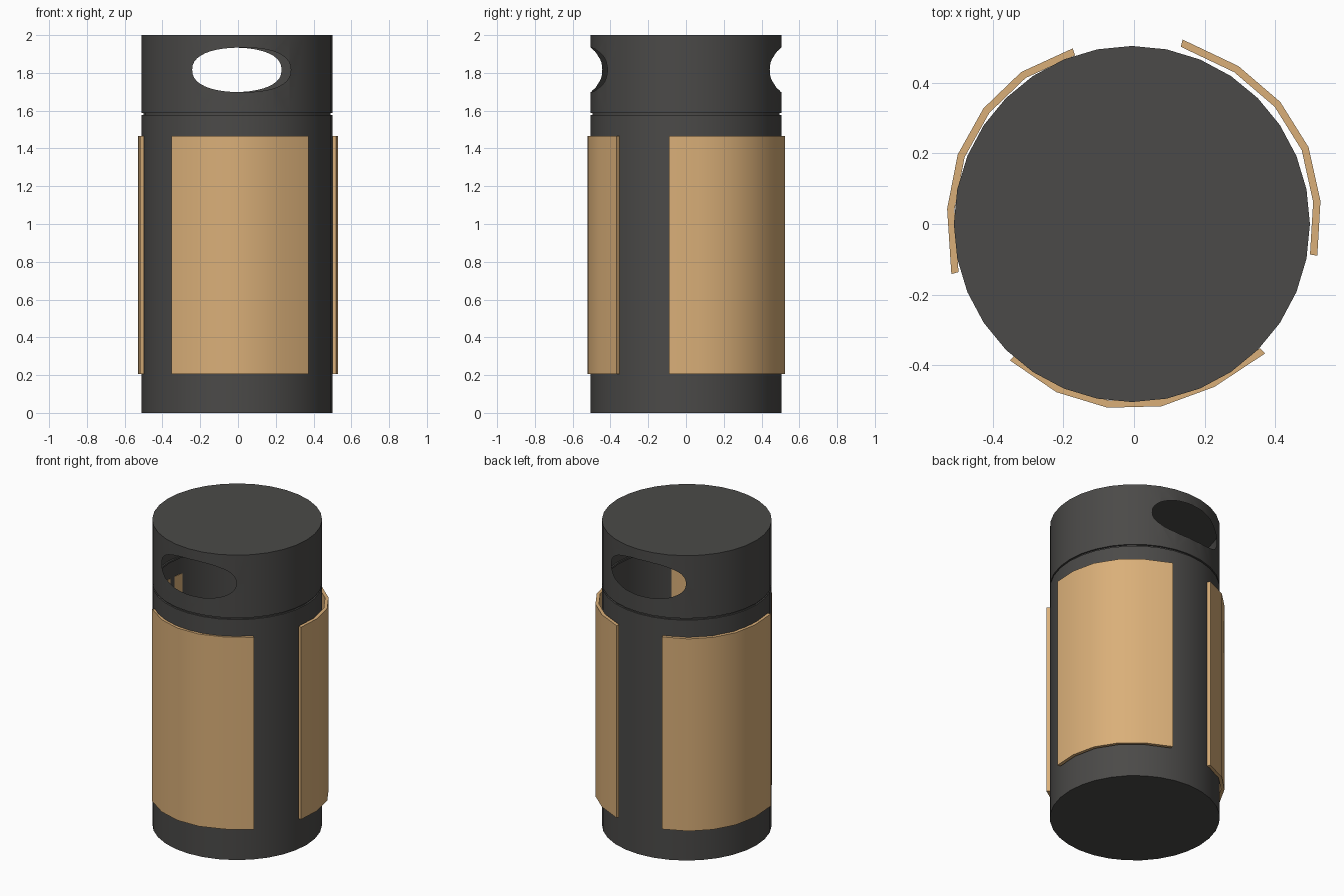
import bpy, bmesh, math

if "Cube" in bpy.data.objects:
    bpy.data.objects.remove(bpy.data.objects["Cube"])

CX = -0.006      # axis of the bin
R = 0.505


def material(name, rgb):
    m = bpy.data.materials.new(name)
    m.diffuse_color = (*rgb, 1)
    m.use_nodes = True
    m.node_tree.nodes["Principled BSDF"].inputs["Base Color"].default_value = m.diffuse_color
    return m


def make_object(name, bm, mat=None):
    bmesh.ops.recalc_face_normals(bm, faces=bm.faces[:])
    me = bpy.data.meshes.new(name)
    bm.to_mesh(me)
    bm.free()
    ob = bpy.data.objects.new(name, me)
    bpy.context.collection.objects.link(ob)
    if mat:
        me.materials.append(mat)
    return ob


def loft(rings):
    """Skin a list of closed point rings and cap both ends."""
    bm = bmesh.new()
    vs = [[bm.verts.new(p) for p in ring] for ring in rings]
    n = len(vs[0])
    for a, b in zip(vs, vs[1:]):
        for i in range(n):
            j = (i + 1) % n
            bm.faces.new((a[i], a[j], b[j], b[i]))
    bm.faces.new(vs[0][::-1])
    bm.faces.new(vs[-1])
    return bm


def shade(ob):
    bpy.ops.object.select_all(action='DESELECT')
    ob.select_set(True)
    bpy.context.view_layer.objects.active = ob
    bpy.ops.object.shade_smooth_by_angle(angle=math.radians(30))


dark = material("dark_metal", (0.07, 0.068, 0.065))
wood = material("tan_wood", (0.70, 0.43, 0.19))

# Bin body: 32-sided drum with a thin groove below the lid
profile = [(R, 0), (R, 1.577), (R - 0.01, 1.577), (R - 0.01, 1.588), (R, 1.588), (R, 2)]
rings = [[(CX + r * math.cos(math.tau * i / 32), r * math.sin(math.tau * i / 32), z)
          for i in range(32)] for r, z in profile]
body = make_object("bin_body", loft(rings), dark)


# Throw-in openings, front and back: rounded, slightly skewed cutter
def opening(y):
    pts = []
    for i in range(40):
        a = math.tau * i / 40
        c, s = math.cos(a), math.sin(a)
        pts.append((CX - 0.057 * y + 0.262 * math.copysign(abs(c) ** 0.85, c), y,
                    1.816 + 0.118 * math.copysign(abs(s) ** 0.85, s)))
    return pts


cutter = make_object("opening_cutter", loft([opening(-0.7), opening(0.7)]))
cutter.hide_render = True
bpy.context.view_layer.objects.active = body
mod = body.modifiers.new("openings", 'BOOLEAN')
mod.operation = 'DIFFERENCE'
mod.solver = 'EXACT'
mod.object = cutter
bpy.ops.object.modifier_apply(modifier=mod.name)
bpy.data.objects.remove(cutter)

# Remove the tunnel walls so that the drum is a hollow shell
bm = bmesh.new()
bm.from_mesh(body.data)
tunnel = []
for f in bm.faces:
    c = f.calc_center_median()
    if 1.6 < c.z < 1.98 and math.hypot(c.x - CX, c.y) < 0.42:
        tunnel.append(f)
bmesh.ops.delete(bm, geom=tunnel, context='FACES')
bm.to_mesh(body.data)
bm.free()
shade(body)

# Curved cladding panels, five flats each (outer edge seen from above)
panels = {
    "front_panel": [(-0.352, -0.387), (-0.22, -0.477), (-0.075, -0.521),
                    (0.078, -0.517), (0.228, -0.462), (0.372, -0.367)],
    "right_panel": [(0.52, -0.09), (0.529, 0.065), (0.495, 0.218),
                    (0.415, 0.346), (0.296, 0.448), (0.138, 0.523)],
    "left_panel": [(-0.174, 0.498), (-0.32, 0.431), (-0.427, 0.328),
                   (-0.50, 0.197), (-0.53, 0.043), (-0.518, -0.142)],
}
for name, outer in panels.items():
    inner = []
    for x, y in outer:
        k = 1 - 0.021 / math.hypot(x, y)
        inner.append((x * k, y * k))
    loop = outer + inner[::-1]
    shade(make_object(name, loft([[(x, y, z) for x, y in loop]
                                  for z in (0.206, 1.467)]), wood))
